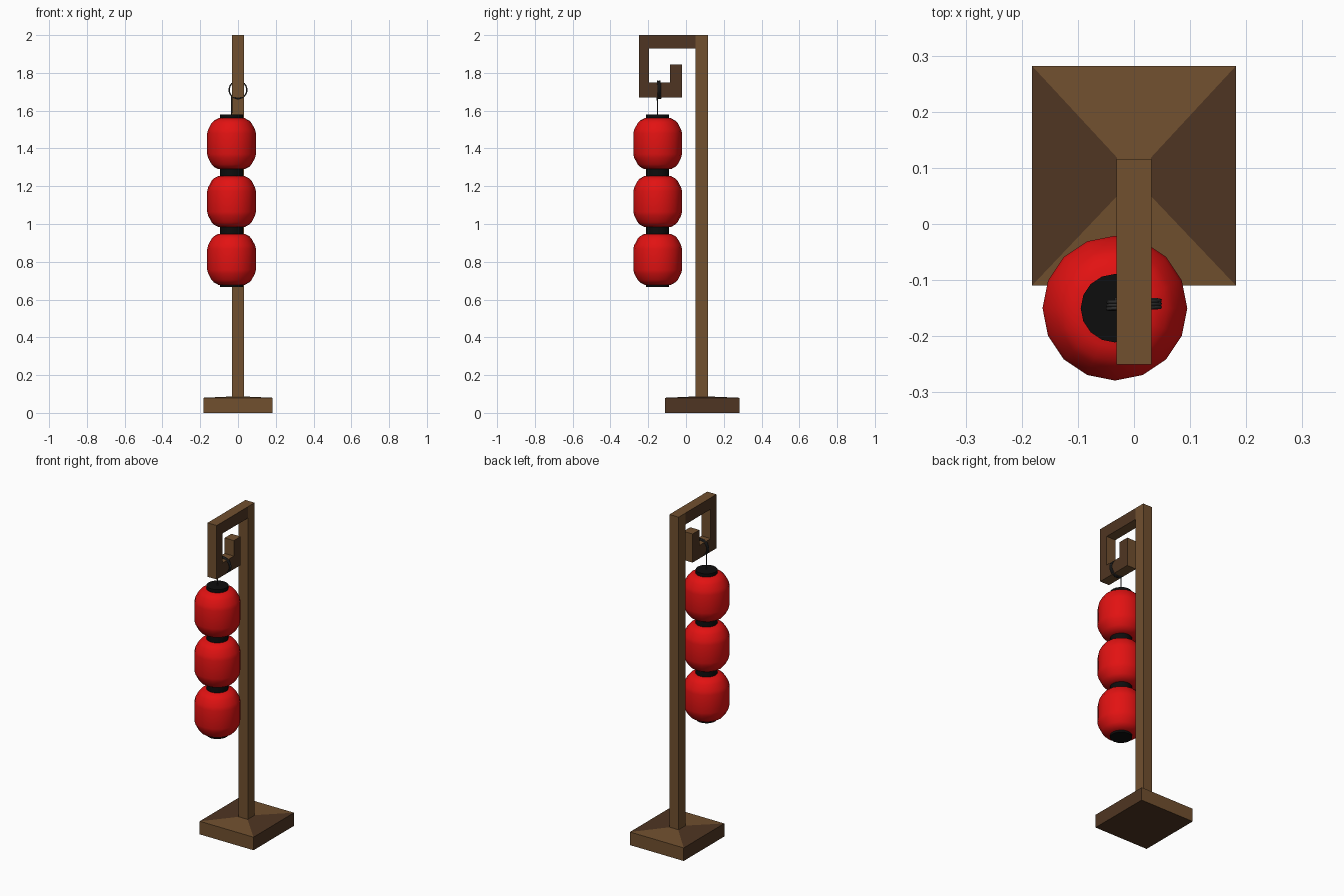
import bpy, bmesh, math
from mathutils import Vector

if "Cube" in bpy.data.objects:
    bpy.data.objects.remove(bpy.data.objects["Cube"])


def mat(name, rgb):
    m = bpy.data.materials.new(name)
    m.diffuse_color = (*rgb, 1)
    m.use_nodes = True
    m.node_tree.nodes["Principled BSDF"].inputs["Base Color"].default_value = m.diffuse_color
    return m


WOOD = mat("light_wood", (0.165, 0.080, 0.028))
DARK = mat("dark_wood", (0.078, 0.036, 0.016))
RED = mat("red_paper", (0.76, 0.006, 0.006))
BLACK = mat("black_cap", (0.004, 0.004, 0.004))
WIRE = mat("dark_wire", (0.03, 0.03, 0.03))


def finish(name, bm, mats, rule=None):
    bmesh.ops.recalc_face_normals(bm, faces=bm.faces)
    if rule:
        for f in bm.faces:
            f.material_index = rule(f)
    me = bpy.data.meshes.new(name)
    bm.to_mesh(me)
    bm.free()
    for m in mats:
        me.materials.append(m)
    ob = bpy.data.objects.new(name, me)
    bpy.context.collection.objects.link(ob)
    return ob


def rings(name, loops, mats, rule=None):
    """Skin a stack of equal-length loops and cap both ends."""
    bm = bmesh.new()
    vs = [[bm.verts.new(p) for p in lp] for lp in loops]
    n = len(vs[0])
    for a, b in zip(vs, vs[1:]):
        for i in range(n):
            j = (i + 1) % n
            bm.faces.new((a[i], a[j], b[j], b[i]))
    bm.faces.new(vs[0])
    bm.faces.new(vs[-1])
    return finish(name, bm, mats, rule)


def rect(x, y0, y1, z):
    return [(-x, y0, z), (x, y0, z), (x, y1, z), (-x, y1, z)]


# Base: slab with a very shallow hipped top; the x-facing sides are darker
def base_rule(f):
    n = f.normal
    return 1 if abs(n.x) > abs(n.y) or n.z < -0.9 else 0


rings("base", [rect(0.182, -0.11, 0.282, 0), rect(0.182, -0.11, 0.282, 0.08),
               rect(0.03, 0.05, 0.118, 0.087)], [WOOD, DARK], base_rule)

# Post
rings("post", [rect(0.031, 0.05, 0.116, 0.08), rect(0.031, 0.05, 0.116, 2.0)], [WOOD])

# Curled arm: extruded spiral profile in y/z, darker on its flat sides
arm = [(0.05, 2.0), (-0.25, 2.0), (-0.25, 1.67), (-0.02, 1.67), (-0.02, 1.845),
       (-0.085, 1.845), (-0.085, 1.75), (-0.195, 1.75), (-0.195, 1.93), (0.05, 1.93)]
rings("curled_arm", [[(x, y, z) for y, z in arm] for x in (-0.031, 0.031)],
      [WOOD, DARK], lambda f: int(abs(f.normal.x) > 0.5))

# Lanterns and caps: lathed around a shared vertical axis
CX, CY, SIDES = -0.034, -0.15, 16


def lathe(name, profile, material):
    loops = [[(CX + r * math.cos(2 * math.pi * i / SIDES),
               CY + r * math.sin(2 * math.pi * i / SIDES), z) for i in range(SIDES)]
             for r, z in profile]
    ob = rings(name, loops, [material])
    bpy.ops.object.select_all(action='DESELECT')
    ob.select_set(True)
    bpy.context.view_layer.objects.active = ob
    bpy.ops.object.shade_smooth_by_angle(angle=math.radians(40))
    return ob


half = [(0.129, 0.055), (0.124, 0.075), (0.106, 0.109), (0.094, 0.122), (0.07, 0.135)]
body = [(r, -h) for r, h in reversed(half)] + half
for k in range(3):
    zc = 0.813 + 0.306 * k
    lathe(f"lantern_{k + 1}", [(r, zc + h) for r, h in body], RED)
for k, (z0, z1) in enumerate([(0.666, 0.69), (0.94, 0.988), (1.246, 1.294), (1.55, 1.58)]):
    lathe(f"cap_{k + 1}", [(0.061, z0), (0.061, z1)], BLACK)

# Wire: coil wrapped round the arm, then dropping to the lanterns
TURNS, STEPS = 3, 20
pts = []
for i in range(TURNS * STEPS + 1):
    t = i / (TURNS * STEPS)
    a = math.radians(225) + 2 * math.pi * TURNS * t
    pts.append(Vector((0.047 * math.cos(a), -0.134 - 0.018 * t, 1.71 + 0.047 * math.sin(a))))
pts.append(Vector((CX, CY, 1.57)))
cu = bpy.data.curves.new("hanging_wire", 'CURVE')
cu.dimensions = '3D'
cu.bevel_depth = 0.0035
cu.bevel_resolution = 1
cu.use_fill_caps = True
sp = cu.splines.new('POLY')
sp.points.add(len(pts) - 1)
for p, co in zip(sp.points, pts):
    p.co = (*co, 1)
cu.materials.append(WIRE)
wire = bpy.data.objects.new("hanging_wire", cu)
bpy.context.collection.objects.link(wire)
